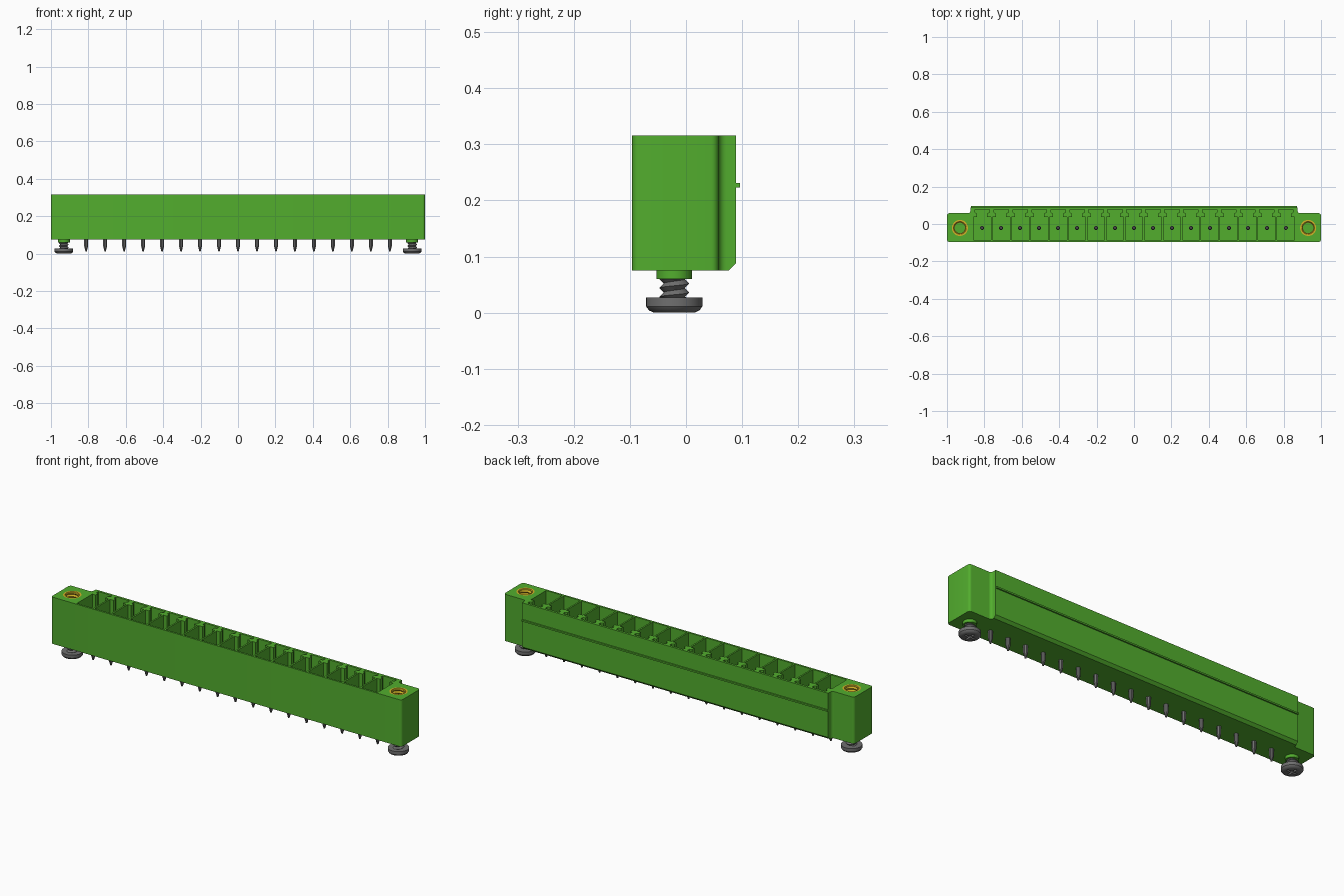
import bpy, bmesh, math
from mathutils import Matrix

if "Cube" in bpy.data.objects:
    bpy.data.objects.remove(bpy.data.objects["Cube"])


def material(name, rgb, rough=0.5):
    m = bpy.data.materials.new(name)
    m.use_nodes = True
    m.diffuse_color = (*rgb, 1)
    b = next(n for n in m.node_tree.nodes if n.type == 'BSDF_PRINCIPLED')
    b.inputs["Base Color"].default_value = (*rgb, 1)
    b.inputs["Roughness"].default_value = rough
    return m


GREEN = material("green plastic", (0.085, 0.42, 0.027))
STEEL = material("grey metal", (0.16, 0.16, 0.16))
BRASS = material("yellow brass", (0.65, 0.45, 0.02))

PINS, PITCH, ROW_Y = 17, 0.1015, -0.021
PIN_X = [(i - (PINS - 1) / 2) * PITCH for i in range(PINS)]
SCREW_X = 0.931
BOTTOM, TOP = 0.075, 0.316


def finish(name, bm, mat, smooth=True):
    bmesh.ops.remove_doubles(bm, verts=bm.verts, dist=1e-5)
    bmesh.ops.recalc_face_normals(bm, faces=bm.faces)
    me = bpy.data.meshes.new(name)
    bm.to_mesh(me)
    bm.free()
    ob = bpy.data.objects.new(name, me)
    bpy.context.collection.objects.link(ob)
    if mat:
        me.materials.append(mat)
    if smooth:
        shade(ob)
    return ob


def shade(ob):
    bpy.ops.object.select_all(action='DESELECT')
    ob.select_set(True)
    bpy.context.view_layer.objects.active = ob
    bpy.ops.object.shade_smooth_by_angle(angle=math.radians(32))


def prism(bm, pts, z0, z1):
    """Extrude a plan outline from z0 to z1."""
    lo = [bm.verts.new((x, y, z0)) for x, y in pts]
    hi = [bm.verts.new((x, y, z1)) for x, y in pts]
    bm.faces.new(lo[::-1])
    bm.faces.new(hi)
    n = len(pts)
    for i in range(n):
        j = (i + 1) % n
        bm.faces.new((lo[i], lo[j], hi[j], hi[i]))


def rect(x0, x1, y0, y1):
    return [(x0, y0), (x1, y0), (x1, y1), (x0, y1)]


def arc(cx, cy, r, a0, a1, n=5):
    return [(cx + r * math.cos(math.radians(a0 + (a1 - a0) * i / n)),
             cy + r * math.sin(math.radians(a0 + (a1 - a0) * i / n))) for i in range(n + 1)]


def lathe(bm, prof, cx, cy, n=32, turn=0.0):
    """Revolve (radius, z) points about a vertical axis; radius 0 closes an end."""
    rings = [[bm.verts.new((cx + r * math.cos(turn + 2 * math.pi * i / n),
                            cy + r * math.sin(turn + 2 * math.pi * i / n), z))
              for i in range(n)] for r, z in prof]
    for a, b in zip(rings, rings[1:]):
        for i in range(n):
            j = (i + 1) % n
            bm.faces.new((a[i], a[j], b[j], b[i]))
    bmesh.ops.remove_doubles(bm, verts=bm.verts, dist=1e-6)


def thread(bm, cx, cy, r_lo, r_hi, z0, z1, pitch, n=24):
    """Helical V thread: root and crest rows wound round the axis."""
    rows = []
    for k in range(-2, int(2 * (z1 - z0) / pitch) + 3):
        r = r_hi if k % 2 else r_lo
        row = []
        for i in range(n + 1):
            a = 2 * math.pi * i / n
            z = min(max(z0 + pitch * (k / 2 + i / n), z0), z1)
            row.append(bm.verts.new((cx + r * math.cos(a), cy + r * math.sin(a), z)))
        rows.append(row)
    for a, b in zip(rows, rows[1:]):
        for i in range(n):
            bm.faces.new((a[i], a[i + 1], b[i + 1], b[i]))
    bmesh.ops.dissolve_degenerate(bm, dist=1e-6, edges=bm.edges)


def cut(ob, cutter):
    """Subtract the cutter, then delete it."""
    cutter.hide_render = True
    mod = ob.modifiers.new("cut", 'BOOLEAN')
    mod.operation, mod.solver, mod.object = 'DIFFERENCE', 'EXACT', cutter
    bpy.context.view_layer.update()
    dg = bpy.context.evaluated_depsgraph_get()
    me = bpy.data.meshes.new_from_object(ob.evaluated_get(dg))
    ob.modifiers.clear()
    ob.data = me
    bpy.data.objects.remove(cutter)
    shade(ob)


# Housing: long body with narrower rounded end flanges
half = (arc(0.987, -0.083, 0.013, -90, 0) + arc(0.987, 0.045, 0.013, 0, 90)
        + arc(0.888, 0.072, 0.014, 270, 180) + [(0.874, 0.089)])
bm = bmesh.new()
prism(bm, half + [(-x, y) for x, y in reversed(half)], BOTTOM, TOP)
edge = [e for e in bm.edges if all(v.co.y > 0.088 and v.co.z < BOTTOM + 0.001 for v in e.verts)]
bmesh.ops.bevel(bm, geom=edge, offset=0.013, segments=1, affect='EDGES')
housing = finish("housing", bm, GREEN, False)

# Contact pockets with T-shaped keying slots at the back, plus insert holes
bm = bmesh.new()
for x in PIN_X:
    right = [(0.0465, -0.086), (0.0465, 0.038), (0.027, 0.038), (0.027, 0.056),
             (0.039, 0.062), (0.039, 0.077)]
    prism(bm, [(x + a, b) for a, b in right] + [(x - a, b) for a, b in reversed(right)],
          0.12, TOP + 0.05)
for s in (-1, 1):
    prism(bm, arc(s * SCREW_X, ROW_Y, 0.043, 0, 348.75, 31), 0.2, TOP + 0.05)
cut(housing, finish("pocket_cutter", bm, None, False))

# Thin latch rib along the back
bm = bmesh.new()
prism(bm, rect(-0.872, 0.872, 0.088, 0.096), 0.223, 0.231)
finish("back_rib", bm, GREEN, False)

# Contact pins, tapered at both ends
for i, x in enumerate(PIN_X):
    bm = bmesh.new()
    lathe(bm, [(0, 0.011), (0.004, 0.012), (0.011, 0.038), (0.011, 0.235),
               (0.006, 0.25), (0, 0.25)], x, ROW_Y, 8, math.pi / 8)
    finish(f"contact_pin_{i + 1}", bm, STEEL, False)

for side, s in (("left", 1), ("right", -1)):
    cx = s * SCREW_X
    # Threaded brass insert
    bm = bmesh.new()
    lathe(bm, [(0.043, 0.2), (0.043, TOP), (0.034, TOP), (0.031, TOP - 0.005)], cx, ROW_Y)
    thread(bm, cx, ROW_Y, 0.034, 0.028, 0.2, TOP - 0.004, 0.016)
    finish(f"{side}_insert", bm, BRASS)

    # Collar under the flange
    bm = bmesh.new()
    lathe(bm, [(0, 0.06), (0.032, 0.06), (0.032, 0.08), (0, 0.08)], cx, ROW_Y)
    finish(f"{side}_collar", bm, GREEN)

    # Screw shank
    bm = bmesh.new()
    thread(bm, cx, ROW_Y, 0.019, 0.027, 0.024, 0.063, 0.016)
    finish(f"{side}_screw_thread", bm, STEEL)

    # Screw head with a cross recess underneath
    bm = bmesh.new()
    lathe(bm, [(0, 0), (0.036, 0), (0.045, 0.004), (0.05, 0.011), (0.05, 0.027), (0, 0.027)],
          cx, ROW_Y)
    head = finish(f"{side}_screw_head", bm, STEEL, False)
    w, l = 0.005, 0.028
    bm = bmesh.new()
    plus = [(w, -l), (w, -w), (l, -w), (l, w), (w, w), (w, l)]
    prism(bm, [(cx + a, ROW_Y + b) for a, b in plus + [(-a, b) for a, b in reversed(plus)]],
          -0.02, 0.014)
    cut(head, finish("recess_cutter", bm, None, False))
